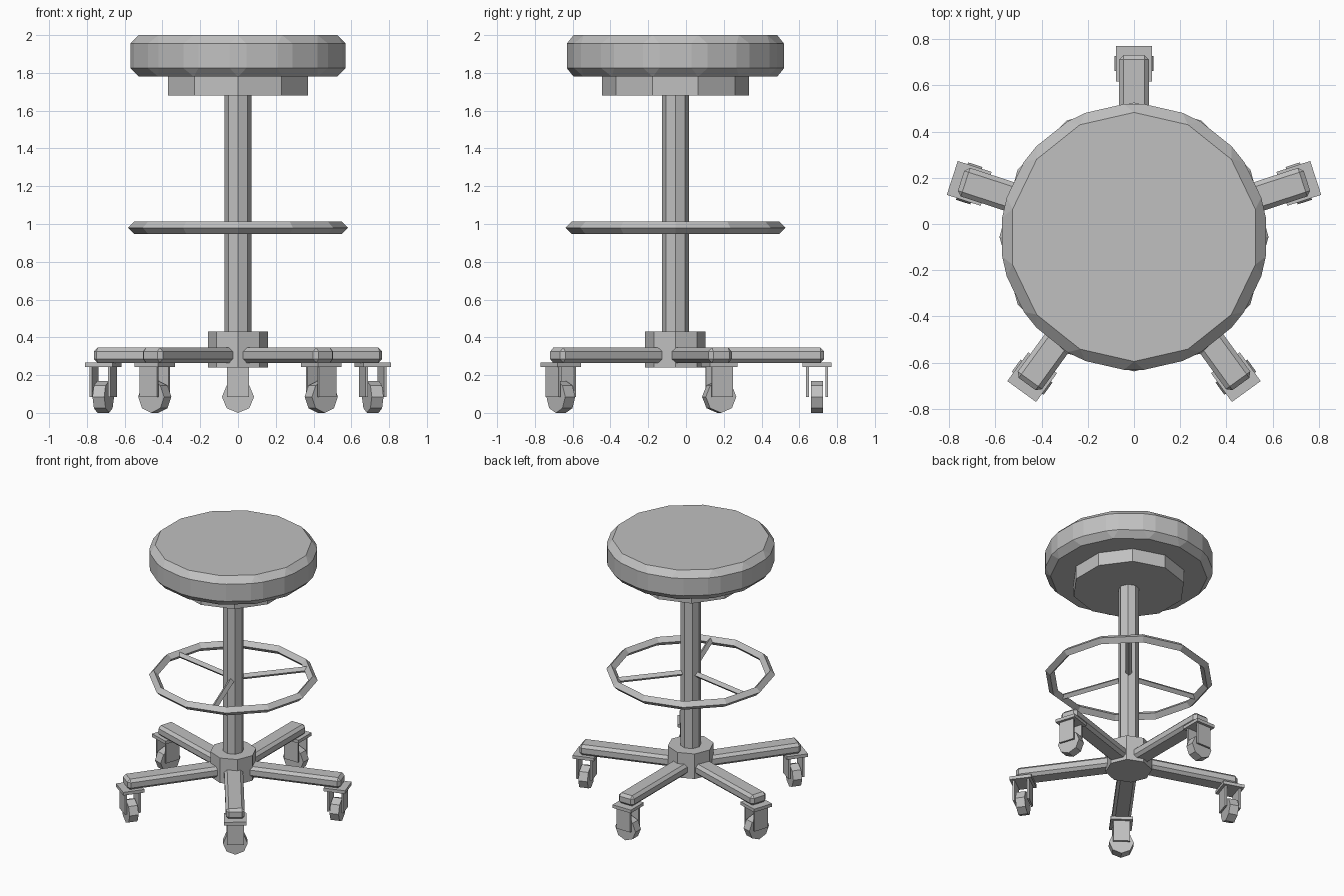
import bpy
import math
from mathutils import Matrix

cube = bpy.data.objects.get("Cube")
if cube:
    bpy.data.objects.remove(cube, do_unlink=True)

# Single grey used on every part
GREY = (0.53, 0.53, 0.53, 1)
grey = bpy.data.materials.new("plain grey")
grey.use_nodes = True
grey.diffuse_color = GREY
grey.node_tree.nodes["Principled BSDF"].inputs["Base Color"].default_value = GREY

# The column stands slightly in front of the centre of the footprint
AXIS = Matrix.Translation((0, -0.056, 0))


def finish(name, place, bevel=0):
    """Name and colour the active object, place it, and chamfer its edges."""
    ob = bpy.context.object
    ob.name = name
    ob.data.materials.clear()
    ob.data.materials.append(grey)
    ob.matrix_world = AXIS @ place
    if bevel:
        mod = ob.modifiers.new("chamfer", 'BEVEL')
        mod.width = bevel
        mod.segments = 1
        mod.limit_method = 'NONE'
    return ob


def prism(name, sides, radius, bottom, top, bevel=0):
    """Upright prism on the column axis with a corner facing the back."""
    bpy.ops.mesh.primitive_cylinder_add(vertices=sides, radius=radius, depth=top - bottom)
    return finish(name, Matrix.Translation((0, 0, (bottom + top) / 2)), bevel)


def box(name, turn, x, y, z, bevel=0):
    """Box given by its (low, high) ranges, turned around the column."""
    bpy.ops.mesh.primitive_cube_add(size=1)
    ranges = (x, y, z)
    size = [hi - lo for lo, hi in ranges]
    bpy.context.object.data.transform(Matrix.Diagonal(size + [1]))
    centre = [(lo + hi) / 2 for lo, hi in ranges]
    return finish(name, turn @ Matrix.Translation(centre), bevel)


def around(degrees):
    return Matrix.Rotation(math.radians(degrees), 4, 'Z')


# Seat, its mount, the column and the hub
prism("seat", 14, 0.585, 1.78, 2.0, bevel=0.045)
prism("seat_mount", 10, 0.39, 1.68, 1.78)
prism("column", 8, 0.072, 0.4, 1.7)
prism("hub", 8, 0.16, 0.24, 0.43)

# Foot ring with a diamond section
RING_Z = 0.98
bpy.ops.mesh.primitive_torus_add(major_segments=12, minor_segments=4,
                                 major_radius=0.55, minor_radius=0.032)
finish("foot_ring", Matrix.Translation((0, 0, RING_Z)))

# Three spokes joining the ring to the column
for i in range(3):
    bpy.ops.mesh.primitive_cylinder_add(vertices=4, radius=0.022, depth=0.51)
    place = Matrix.Translation((0.285, 0, RING_Z)) @ Matrix.Rotation(math.pi / 2, 4, 'Y')
    finish(f"spoke_{i + 1}", around(50 + 120 * i) @ place)

# Five legs, each with a caster whose axle points outward
CASTER = 0.75
for i in range(5):
    turn = around(90 + 72 * i)
    n = i + 1
    box(f"leg_{n}", turn, (0.04, 0.787), (-0.065, 0.065), (0.265, 0.345), bevel=0.02)
    box(f"caster_plate_{n}", turn, (CASTER - 0.077, CASTER + 0.077),
        (-0.077, 0.077), (0.243, 0.267))
    for side, label in ((-1, "inner"), (1, "outer")):
        mid = CASTER + side * 0.051
        box(f"{label}_fork_{n}", turn, (mid - 0.007, mid + 0.007),
            (-0.058, 0.058), (0.085, 0.245))
    bpy.ops.mesh.primitive_cylinder_add(vertices=8, radius=0.085, depth=0.065)
    place = Matrix.Translation((CASTER, 0, 0.085)) @ Matrix.Rotation(math.pi / 2, 4, 'Y')
    finish(f"caster_wheel_{n}", turn @ place)
